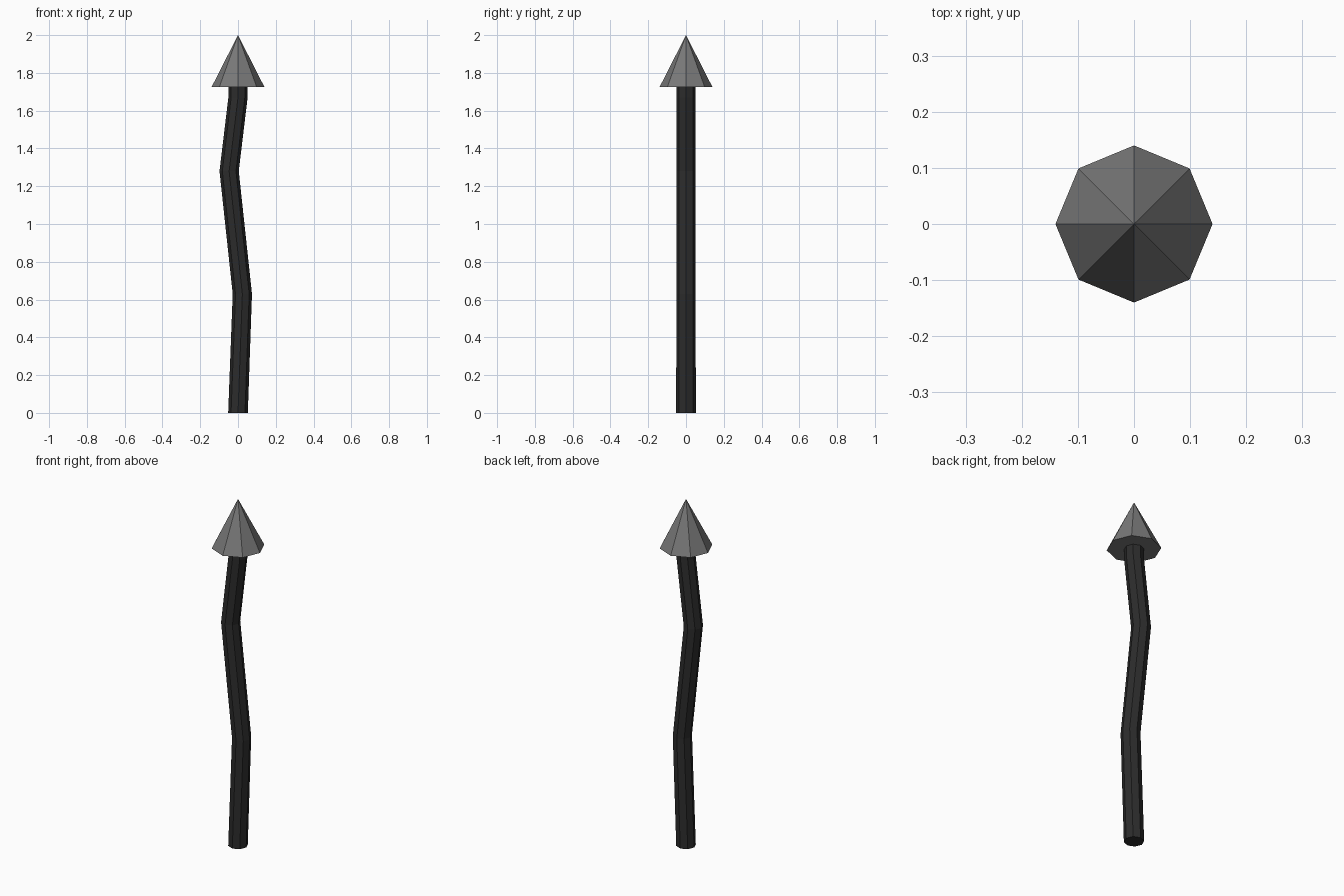
import bpy, bmesh, math

if "Cube" in bpy.data.objects:
    bpy.data.objects.remove(bpy.data.objects["Cube"])

SIDES = 8


def material(name, value):
    m = bpy.data.materials.new(name)
    m.diffuse_color = (value, value, value, 1)
    m.use_nodes = True
    m.node_tree.nodes["Principled BSDF"].inputs["Base Color"].default_value = m.diffuse_color
    return m


def build(name, rings, tip, mat):
    """Loft octagonal rings (x, z, radius); close with a cap or an apex."""
    bm = bmesh.new()
    loops = []
    for x, z, r in rings:
        loops.append([bm.verts.new((x + r * math.cos(i * math.tau / SIDES),
                                    r * math.sin(i * math.tau / SIDES), z))
                      for i in range(SIDES)])
    bm.faces.new(loops[0][::-1])
    for a, b in zip(loops, loops[1:]):
        for i in range(SIDES):
            j = (i + 1) % SIDES
            bm.faces.new((a[i], a[j], b[j], b[i]))
    top = loops[-1]
    if tip is None:
        bm.faces.new(top)
    else:
        apex = bm.verts.new((0, 0, tip))
        for i in range(SIDES):
            bm.faces.new((top[i], top[(i + 1) % SIDES], apex))
    bmesh.ops.recalc_face_normals(bm, faces=bm.faces)
    mesh = bpy.data.meshes.new(name)
    bm.to_mesh(mesh)
    bm.free()
    mesh.materials.append(mat)
    bpy.context.collection.objects.link(bpy.data.objects.new(name, mesh))


# Crooked shaft, bending left and right
build("shaft", [(0, 0, 0.052), (0.023, 0.63, 0.051), (-0.047, 1.28, 0.051),
                (0, 1.67, 0.051), (0, 1.74, 0.051)], None,
      material("dark_charcoal", 0.025))

# Pointed cone head
build("spear_tip", [(0, 1.725, 0.14)], 2.0, material("mid_grey", 0.19))
